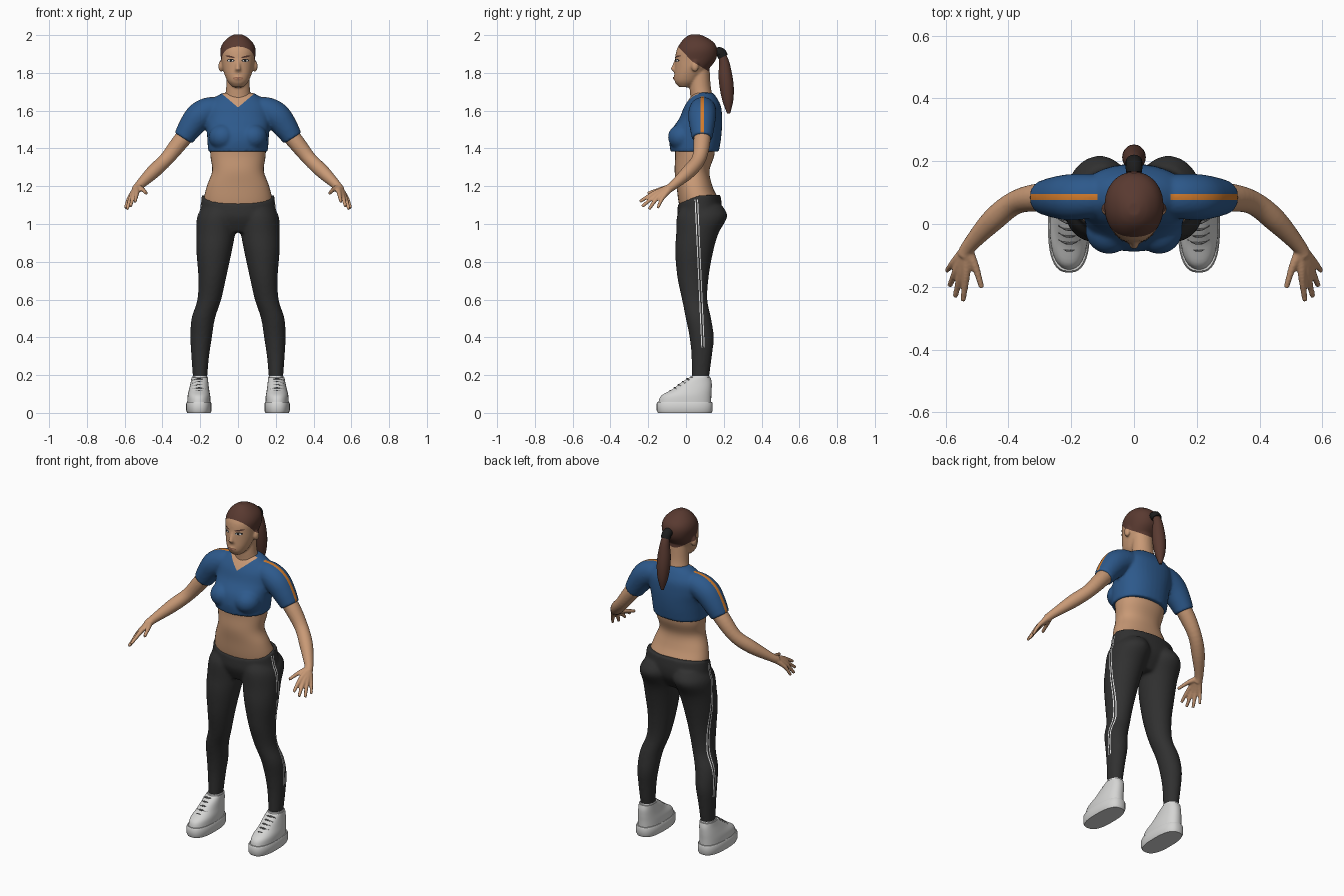
import bpy, bmesh, math
from mathutils import Vector, Matrix
from mathutils.bvhtree import BVHTree

cube = bpy.data.objects.get("Cube")
if cube:
    bpy.data.objects.remove(cube, do_unlink=True)


def material(name, r, g, b):
    m = bpy.data.materials.new(name)
    m.use_nodes = True
    m.diffuse_color = (r, g, b, 1)
    shader = m.node_tree.nodes["Principled BSDF"]
    shader.inputs["Base Color"].default_value = (r, g, b, 1)
    shader.inputs["Roughness"].default_value = 0.8
    return m


SKIN = material("skin", 0.58, 0.32, 0.18)
HAIR = material("brown hair", 0.10, 0.042, 0.03)
SHIRT = material("blue cloth", 0.026, 0.1, 0.26)
PANTS = material("charcoal cloth", 0.03, 0.03, 0.03)
ORANGE = material("orange trim", 0.65, 0.2, 0.025)
WHITE = material("white trim", 0.85, 0.85, 0.85)
SHOE = material("pale grey shoe", 0.66, 0.66, 0.65)
LACE = material("grey lace", 0.14, 0.14, 0.14)
BLACK = material("black", 0.012, 0.012, 0.012)
LIPS = material("lips", 0.36, 0.15, 0.09)


def spline(stations, steps):
    """Smooth curve through every station."""
    out, last = [], len(stations) - 1
    for i in range(last):
        a, b = stations[max(i - 1, 0)], stations[i]
        c, d = stations[i + 1], stations[min(i + 2, last)]
        for k in range(steps):
            t = k / steps
            out.append([q + 0.5 * t * (r - p + t * (2 * p - 5 * q + 4 * r - s + t * (3 * (q - r) + s - p)))
                        for p, q, r, s in zip(a, b, c, d)])
    return out + [list(stations[last])]


def skin_rings(bm, rings):
    loops = [[bm.verts.new(p) for p in ring] for ring in rings]
    for a, b in zip(loops, loops[1:]):
        for i in range(len(a)):
            j = (i + 1) % len(a)
            bm.faces.new((a[i], a[j], b[j], b[i]))
    bm.faces.new(loops[0])
    bm.faces.new(loops[-1])


def add_stack(bm, stations, side=1, n=36, power=2.2, steps=5):
    """Level rings: x, y, z, half width, half depth, front dip."""
    def bend(v):
        return math.copysign(abs(v) ** (2 / power), v)
    rings = []
    for x, y, z, rx, ry, dip in spline([(*s, 0)[:6] for s in stations], steps):
        ring = []
        for i in range(n):
            a = math.tau * i / n
            s = bend(math.sin(a))
            ring.append((side * (x + rx * bend(math.cos(a))), y + ry * s, z - dip * max(0, -s)))
        rings.append(ring)
    skin_rings(bm, rings)


def add_tube(bm, stations, side=1, n=14, steps=5):
    """Round tube: x, y, z, radius."""
    path = spline(stations, steps)
    rings = []
    for i, (x, y, z, r) in enumerate(path):
        way = Vector(path[min(i + 1, len(path) - 1)][:3]) - Vector(path[max(i - 1, 0)][:3])
        q = way.to_track_quat('Z', 'Y')
        ring = [Vector((x, y, z)) + q @ Vector((r * math.cos(math.tau * k / n), r * math.sin(math.tau * k / n), 0))
                for k in range(n)]
        rings.append([(side * p.x, p.y, p.z) for p in ring])
    skin_rings(bm, rings)


def add_ball(bm, centre, size):
    bmesh.ops.create_uvsphere(bm, u_segments=20, v_segments=12, radius=1,
                              matrix=Matrix.Translation(centre) @ Matrix.Diagonal((*size, 1)))


def finish(name, bm, mats, voxel=0):
    """Make the object; with a voxel size, fuse its pieces into one skin."""
    bmesh.ops.recalc_face_normals(bm, faces=bm.faces)
    mesh = bpy.data.meshes.new(name)
    bm.to_mesh(mesh)
    bm.free()
    ob = bpy.data.objects.new(name, mesh)
    bpy.context.collection.objects.link(ob)
    if voxel:
        fuse = ob.modifiers.new("fuse", 'REMESH')
        fuse.mode, fuse.voxel_size = 'VOXEL', voxel
        relax = ob.modifiers.new("relax", 'SMOOTH')
        relax.factor, relax.iterations = 0.5, 5
        deps = bpy.context.evaluated_depsgraph_get()
        mesh = bpy.data.meshes.new_from_object(ob.evaluated_get(deps))
        ob.modifiers.clear()
        ob.data = mesh
    mesh.materials.clear()
    for m in mats:
        mesh.materials.append(m)
    for p in mesh.polygons:
        p.use_smooth, p.material_index = True, 0
    mesh.set_sharp_from_angle(angle=math.radians(50))
    return ob


def paint(ob, planes, rule):
    """Cut clean borders along planes, then colour faces by a rule."""
    bm = bmesh.new()
    bm.from_mesh(ob.data)
    for co, no in planes:
        bmesh.ops.bisect_plane(bm, geom=bm.verts[:] + bm.edges[:] + bm.faces[:], dist=1e-5, plane_co=co, plane_no=no)
    bm.normal_update()
    for f in bm.faces:
        f.material_index = rule(f.calc_center_median(), f.normal)
    bm.to_mesh(ob.data)
    bm.free()


SIDES = (("left", 1), ("right", -1))

# Bare midriff
bm = bmesh.new()
add_stack(bm, [(0, .065, 1.05, .165, .09), (0, .066, 1.12, .182, .106), (0, .045, 1.2, .165, .095),
               (0, .032, 1.28, .137, .092), (0, .046, 1.36, .146, .103), (0, .047, 1.43, .148, .108)])
finish("midriff", bm, [SKIN])

# Cropped shirt with sleeves, open neck and shoulder stripes
bm = bmesh.new()
add_stack(bm, [(0, .046, 1.383, .158, .128), (0, .048, 1.44, .162, .136), (0, .058, 1.5, .166, .132),
               (0, .078, 1.56, .172, .113), (0, .088, 1.62, .168, .098), (0, .092, 1.665, .13, .073),
               (0, .093, 1.695, .08, .05)])
for name, s in SIDES:
    add_ball(bm, (s * .08, -.02, 1.46), (.075, .076, .07))
    add_tube(bm, [(.09, .09, 1.6, .068), (.15, .088, 1.6, .072), (.205, .085, 1.57, .074),
                  (.25, .085, 1.515, .066), (.29, .085, 1.454, .054)], s, 24)
shirt = finish("shirt", bm, [SHIRT, ORANGE, SKIN], .008)


def shirt_rule(c, n):
    if c.z > 1.617 + .85 * abs(c.x) and c.y < .07:
        return 2
    if .076 < c.y < .096 and abs(c.x) > .115 and n.z + abs(n.x) > .5 and n.z > 0:
        return 1
    return 0


paint(shirt, [((0, 0, 1.617), (-.85, 0, 1)), ((0, 0, 1.617), (.85, 0, 1)),
              ((0, .076, 0), (0, 1, 0)), ((0, .096, 0), (0, 1, 0))], shirt_rule)

# Leggings with paired side stripes
bm = bmesh.new()
add_stack(bm, [(0, .06, .955, .11, .07), (0, .068, 1.03, .2, .112), (0, .073, 1.09, .199, .117),
               (0, .07, 1.155, .192, .112, .048)])
for name, s in SIDES:
    add_stack(bm, [(.1, .085, 1.1, .08, .105), (.11, .085, 1.04, .106, .133), (.118, .06, .95, .103, .112),
                   (.127, .043, .85, .093, .1), (.136, .037, .72, .074, .083), (.152, .046, .6, .063, .067),
                   (.184, .066, .5, .062, .067), (.195, .083, .4, .057, .064), (.2, .083, .3, .047, .054),
                   (.201, .074, .165, .036, .045)], s, power=2)
leggings = finish("leggings", bm, [PANTS, WHITE], .009)
SLOPE = .045


def leg_rule(c, n):
    off = abs(c.y - .09 + SLOPE * (c.z - .35))
    outer = n.x * c.x > 0 and abs(n.x) > .5 and abs(c.x) > .16
    return int(outer and .004 < off < .009 and .35 < c.z < 1.13)


paint(leggings, [((0, .09 + d, .35), (0, 1, SLOPE)) for d in (-.009, -.004, .004, .009)], leg_rule)

# Arms and hands
for name, s in SIDES:
    bm = bmesh.new()
    add_tube(bm, [(.21, .085, 1.545, .045), (.3, .085, 1.442, .045), (.378, .068, 1.345, .038),
                  (.45, .012, 1.275, .037), (.525, -.07, 1.202, .024), (.54, -.1, 1.182, .024)], s, 20)
    wrist = (.533, -.08, 1.193, .02)
    for knuckle, tip in [((.535, -.165, 1.165, .013), (.545, -.245, 1.118, .009)),
                         ((.552, -.16, 1.152, .013), (.57, -.232, 1.092, .009)),
                         ((.566, -.148, 1.142, .013), (.587, -.196, 1.078, .009)),
                         ((.576, -.124, 1.138, .012), (.597, -.15, 1.083, .008)),
                         ((.506, -.135, 1.183, .013), (.485, -.203, 1.162, .009))]:
        add_tube(bm, [wrist, knuckle, tip], s, 10)
    finish(name + "_arm", bm, [SKIN], .005)

# Head, neck, nose and ears, with a swept-back hairline
bm = bmesh.new()
add_stack(bm, [(0, -.008, 1.724, .028, .028), (0, .002, 1.75, .052, .06), (0, .012, 1.78, .067, .074),
               (0, .03, 1.82, .08, .09), (0, .05, 1.87, .089, .108), (0, .058, 1.92, .094, .108),
               (0, .06, 1.958, .08, .09), (0, .053, 1.988, .05, .056), (0, .047, 2.004, .02, .022)], power=2.1)
add_stack(bm, [(0, .092, 1.6, .085, .07), (0, .083, 1.67, .07, .06), (0, .075, 1.73, .062, .056),
               (0, .075, 1.82, .06, .05)], power=2)
add_tube(bm, [(0, -.048, 1.88, .008), (0, -.06, 1.845, .01), (0, -.069, 1.815, .015)])
add_ball(bm, (0, -.055, 1.812), (.02, .016, .01))
add_ball(bm, (0, -.05, 1.772), (.028, .018, .014))
for name, s in SIDES:
    add_ball(bm, (s * .09, .048, 1.835), (.014, .02, .03))
head = finish("head", bm, [SKIN, HAIR], .006)
front_edge = ((0, -.05, 1.948), (0, 1.06, 1))
rear_edge = ((0, .03, 1.862), (0, .6, 1))
paint(head, [front_edge, rear_edge],
      lambda c, n: int(all((c - Vector(co)).dot(Vector(no)) > 0 for co, no in (front_edge, rear_edge))))

# Face details laid on the surface of the head
surface = BVHTree.FromPolygons([v.co for v in head.data.vertices], [p.vertices[:] for p in head.data.polygons])


def face_plate(name, mat, x, z, rx, rz, lift, tilt=0):
    bm = bmesh.new()
    bmesh.ops.create_circle(bm, cap_ends=True, cap_tris=True, segments=20, radius=1)
    for v in bm.verts:
        px = x + rx * v.co.x
        pz = z + rz * v.co.y + tilt * rx * v.co.x
        hit = surface.ray_cast(Vector((px, -1, pz)), Vector((0, 1, 0)))[0]
        v.co = (px, (hit.y if hit else 0) - lift, pz)
    finish(name, bm, [mat])


for name, s in SIDES:
    face_plate(name + "_eyelid", BLACK, s * .039, 1.866, .02, .008, .002)
    face_plate(name + "_eye", WHITE, s * .039, 1.865, .015, .005, .0035)
    face_plate(name + "_iris", BLACK, s * .038, 1.865, .006, .0055, .005)
    face_plate(name + "_eyebrow", HAIR, s * .042, 1.886, .025, .0045, .003, s * .2)
face_plate("mouth", LIPS, 0, 1.771, .028, .007, .002)

# Ponytail and hair tie
bm = bmesh.new()
add_tube(bm, [(0, .14, 1.905, .026), (0, .18, 1.908, .02), (0, .201, 1.86, .026), (0, .208, 1.79, .036),
              (0, .216, 1.72, .037), (0, .222, 1.65, .028), (0, .226, 1.585, .008)], n=20)
finish("ponytail", bm, [HAIR])
bm = bmesh.new()
add_tube(bm, [(0, .164, 1.912, .025), (0, .184, 1.907, .027), (0, .197, 1.885, .027)], n=16)
finish("hair_tie", bm, [BLACK])

# Shoes: thick sole, upper and crossed laces
for name, s in SIDES:
    bm = bmesh.new()
    add_stack(bm, [(.207, -.007, 0, .062, .142), (.207, -.007, .012, .067, .148), (.207, -.007, .05, .067, .148),
                   (.207, -.006, .058, .063, .144)], s, power=2.6, steps=1)
    finish(name + "_sole", bm, [SHOE])
    bm = bmesh.new()
    add_stack(bm, [(.207, -.007, .05, .062, .14), (.207, .001, .09, .06, .133), (.206, .032, .125, .053, .104),
                   (.204, .055, .16, .047, .081), (.203, .074, .188, .043, .056)], s, power=2.3)
    finish(name + "_shoe", bm, [SHOE])
    bm = bmesh.new()
    for i in range(5):
        y, z = -.082 + .022 * i, .113 + .016 * i
        for turn in (-.009, 0, .009):
            add_tube(bm, [(.172, y + .02 - turn, z - .004, .003), (.206, y - .002, z + .004, .004),
                          (.24, y + .02 + turn, z - .004, .003)], s, 6, 4)
    finish(name + "_laces", bm, [LACE])
    bm = bmesh.new()
    add_stack(bm, [(.202, .074, .175, .04, .05), (.202, .074, .196, .039, .049)], s, steps=1)
    finish(name + "_sock", bm, [WHITE])
